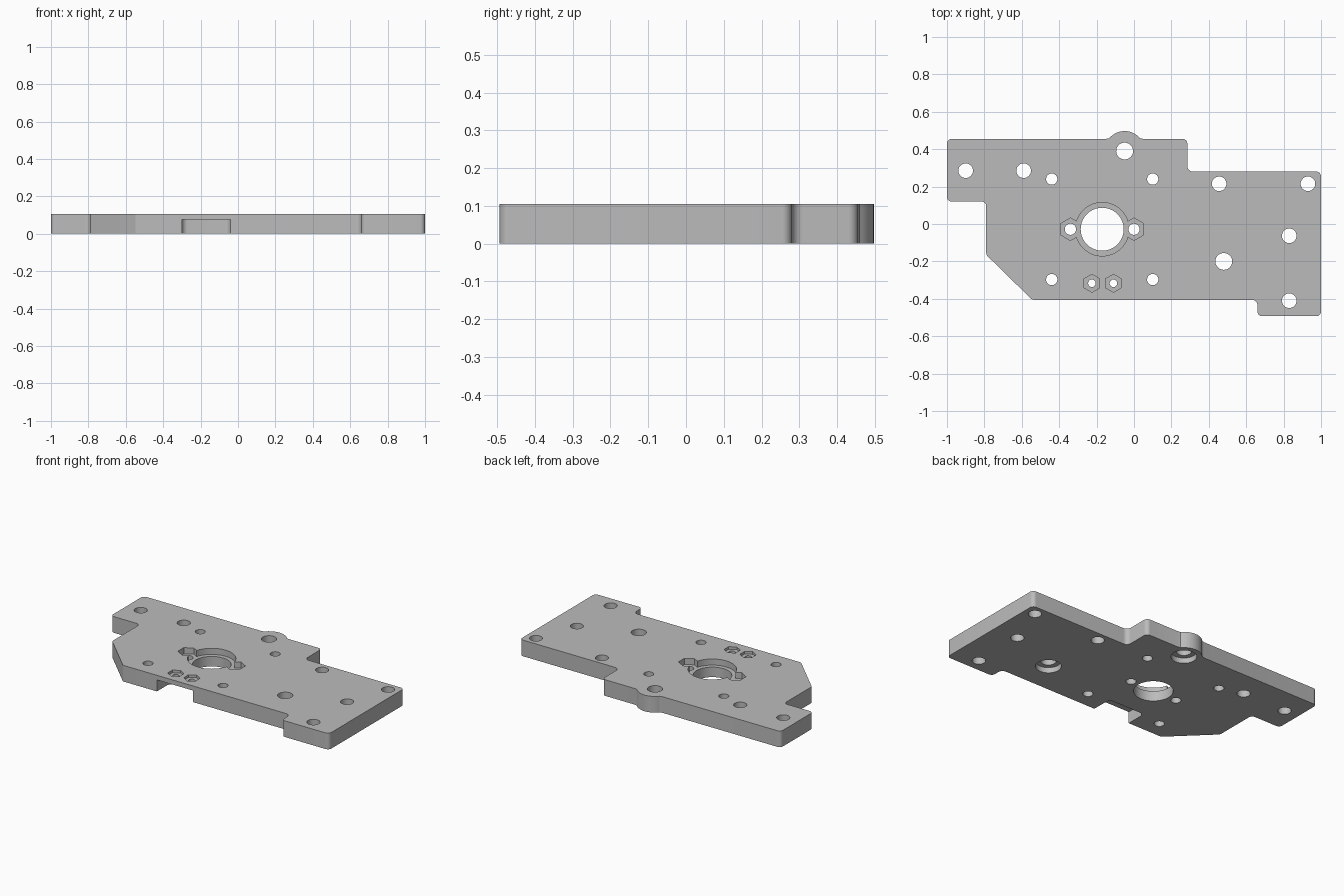
import bpy, bmesh, math
from mathutils import Vector

if "Cube" in bpy.data.objects:
    bpy.data.objects.remove(bpy.data.objects["Cube"])

THICK = 0.105


def prism(name, outline, z0, z1):
    """Closed solid between z0 and z1 with the given 2D outline."""
    bm = bmesh.new()
    low = [bm.verts.new((x, y, z0)) for x, y in outline]
    high = [bm.verts.new((x, y, z1)) for x, y in outline]
    bm.faces.new(low)
    bm.faces.new(high)
    for i in range(len(low)):
        bm.faces.new((low[i - 1], low[i], high[i], high[i - 1]))
    bmesh.ops.recalc_face_normals(bm, faces=bm.faces)
    mesh = bpy.data.meshes.new(name)
    bm.to_mesh(mesh)
    bm.free()
    obj = bpy.data.objects.new(name, mesh)
    bpy.context.collection.objects.link(obj)
    return obj


def ring(x, y, r, sides=40):
    """Regular polygon with a corner pointing to +y."""
    step = math.tau / sides
    return [(x + r * math.sin(i * step), y + r * math.cos(i * step)) for i in range(sides)]


def rounded(corners, steps=6):
    """Round each (x, y, radius) corner with a tangent arc."""
    out = []
    for i, (x, y, r) in enumerate(corners):
        p = Vector((x, y))
        if r == 0:
            out.append((x, y))
            continue
        a = (Vector(corners[i - 1][:2]) - p).normalized()
        b = (Vector(corners[(i + 1) % len(corners)][:2]) - p).normalized()
        half = a.angle(b) / 2
        centre = p + (a + b).normalized() * r / math.sin(half)
        start = (p + a * r / math.tan(half) - centre).normalized()
        end = (p + b * r / math.tan(half) - centre).normalized()
        for k in range(steps + 1):
            spoke = start.lerp(end, k / steps).normalized()
            out.append(tuple(centre + spoke * r))
    return out


# Plate outline, with a round lug on the back edge
lug = []
for k in range(17):
    a = math.radians(140 - k * 100 / 16)
    lug.append((-0.05 + 0.107 * math.cos(a), 0.39 + 0.107 * math.sin(a), 0))
R = 0.025
outline = [(-1, 0.12, R), (-1, 0.455, R), (-0.15, 0.455, 0)] + lug + [
    (0.05, 0.455, 0), (0.285, 0.455, R), (0.285, 0.28, 0.03), (1, 0.28, R),
    (1, -0.493, R), (0.66, -0.493, R), (0.66, -0.405, 0.03),
    (-0.545, -0.405, R), (-0.79, -0.165, R), (-0.79, 0.12, R)]
plate = prism("mounting_plate", rounded(outline), 0, THICK)

cutters = []


def cut(shape, z0=-0.05, z1=THICK + 0.05):
    cutters.append(prism("cutter", shape, z0, z1))


# Underside pocket, open at the front edge
cut(rounded([(-0.3, -0.5, 0), (-0.3, -0.27, 0.03), (-0.04, -0.27, 0.03), (-0.04, -0.5, 0)]), z1=0.075)

# Bearing seat and nut recesses in the top
cut(ring(-0.17, -0.028, 0.143, 64), z0=0.065)
for x in (-0.34, 0):
    cut(ring(x, -0.028, 0.06, 6), z0=0.065)
for x in (-0.225, -0.11):
    cut(ring(x, -0.317, 0.048, 6), z0=0.088)

# Through holes grouped by radius
holes = {
    0.115: [(-0.17, -0.028)],
    0.045: [(-0.05, 0.39), (0.48, -0.2)],
    0.039: [(-0.9, 0.285), (-0.59, 0.285), (0.455, 0.215), (0.93, 0.215),
            (0.83, -0.063), (0.83, -0.41)],
    0.03: [(-0.44, 0.24), (0.1, 0.24), (-0.44, -0.297), (0.1, -0.297),
           (-0.34, -0.028), (0, -0.028)],
    0.02: [(-0.225, -0.317), (-0.11, -0.317)]}
for radius, centres in holes.items():
    for x, y in centres:
        cut(ring(x, y, radius), z0=-0.06, z1=THICK + 0.06)

# Counterbores under the two larger bolt holes
for x, y in holes[0.045]:
    cut(ring(x, y, 0.075), z1=0.035)

# Apply the cuts and discard the cutters
for c in cutters:
    mod = plate.modifiers.new("cut", "BOOLEAN")
    mod.object, mod.operation, mod.solver = c, "DIFFERENCE", "EXACT"
graph = bpy.context.evaluated_depsgraph_get()
mesh = bpy.data.meshes.new_from_object(plate.evaluated_get(graph))
plate.modifiers.clear()
plate.data = mesh
for c in cutters:
    bpy.data.objects.remove(c)

# Plain grey finish
grey = bpy.data.materials.new("plain_grey")
grey.use_nodes = True
colour = (0.5, 0.5, 0.5, 1)
grey.diffuse_color = colour
grey.node_tree.nodes["Principled BSDF"].inputs["Base Color"].default_value = colour
plate.data.materials.clear()
plate.data.materials.append(grey)

bpy.ops.object.select_all(action="DESELECT")
plate.select_set(True)
bpy.context.view_layer.objects.active = plate
bpy.ops.object.shade_smooth_by_angle(angle=math.radians(30))
